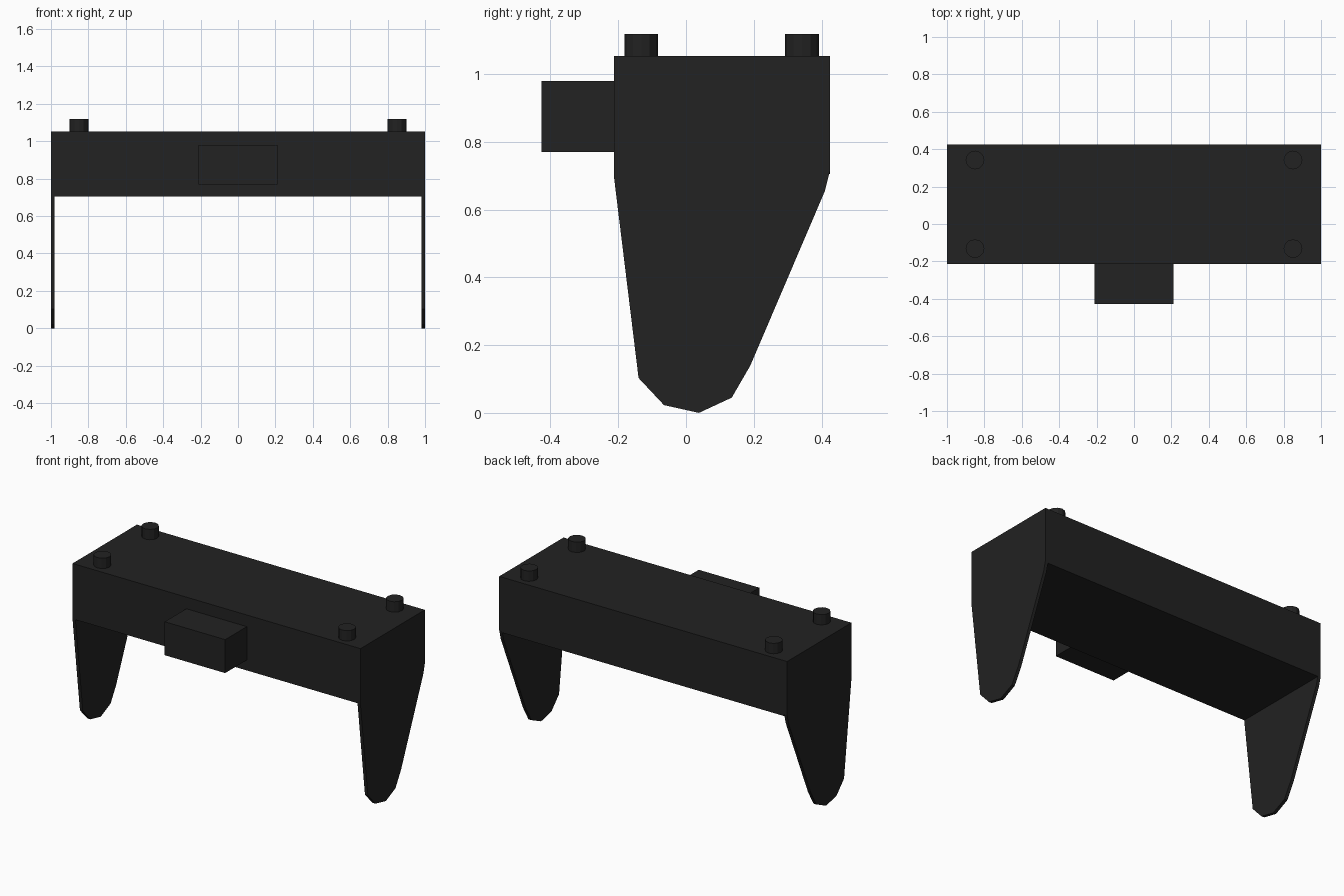
import bpy
import bmesh

cube = bpy.data.objects.get("Cube")
if cube:
    bpy.data.objects.remove(cube, do_unlink=True)

black = bpy.data.materials.new("matte black")
black.use_nodes = True
colour = (0.016, 0.016, 0.016, 1)
black.diffuse_color = colour
bsdf = black.node_tree.nodes["Principled BSDF"]
bsdf.inputs["Base Color"].default_value = colour

FRONT, BACK, BOTTOM, TOP = -0.213, 0.425, 0.705, 1.053


def finish(bm, name):
    bmesh.ops.recalc_face_normals(bm, faces=bm.faces)
    mesh = bpy.data.meshes.new(name)
    bm.to_mesh(mesh)
    bm.free()
    mesh.materials.append(black)
    obj = bpy.data.objects.new(name, mesh)
    bpy.context.collection.objects.link(obj)
    return obj


def box(name, low, high):
    bm = bmesh.new()
    bmesh.ops.create_cube(bm, size=1)
    for v in bm.verts:
        v.co = [h if c > 0 else l for c, l, h in zip(v.co, low, high)]
    return finish(bm, name)


def side_plate(name, x, thickness, outline):
    bm = bmesh.new()
    face = bm.faces.new([bm.verts.new((x, y, z)) for y, z in outline])
    grown = bmesh.ops.extrude_face_region(bm, geom=[face])["geom"]
    moved = [g for g in grown if isinstance(g, bmesh.types.BMVert)]
    bmesh.ops.translate(bm, verts=moved, vec=(thickness, 0, 0))
    return finish(bm, name)


def peg(name, x, y):
    bm = bmesh.new()
    bmesh.ops.create_cone(bm, cap_ends=True, segments=12,
                          radius1=0.05, radius2=0.05, depth=0.065)
    bmesh.ops.translate(bm, verts=bm.verts, vec=(x, y, TOP + 0.0325))
    return finish(bm, name)


# Main body between the two plates, and the block on its front
box("body", (-0.98, FRONT, BOTTOM), (0.98, BACK, TOP))
box("front_block", (-0.21, -0.427, 0.77), (0.21, FRONT, 0.98))

# Tapered side plates that form the legs
outline = [(FRONT, TOP), (FRONT, 0.70), (-0.14, 0.103), (-0.065, 0.023),
           (0.038, 0), (0.135, 0.045), (0.19, 0.14), (0.41, 0.655),
           (BACK, 0.715), (BACK, TOP)]
for side, sign in (("left", 1), ("right", -1)):
    side_plate(side + "_side_plate", sign, -0.02 * sign, outline)
    # Short round pegs on the top corners
    for end, y in (("front", -0.132), ("back", 0.342)):
        peg(f"{side}_{end}_peg", sign * 0.85, y)
